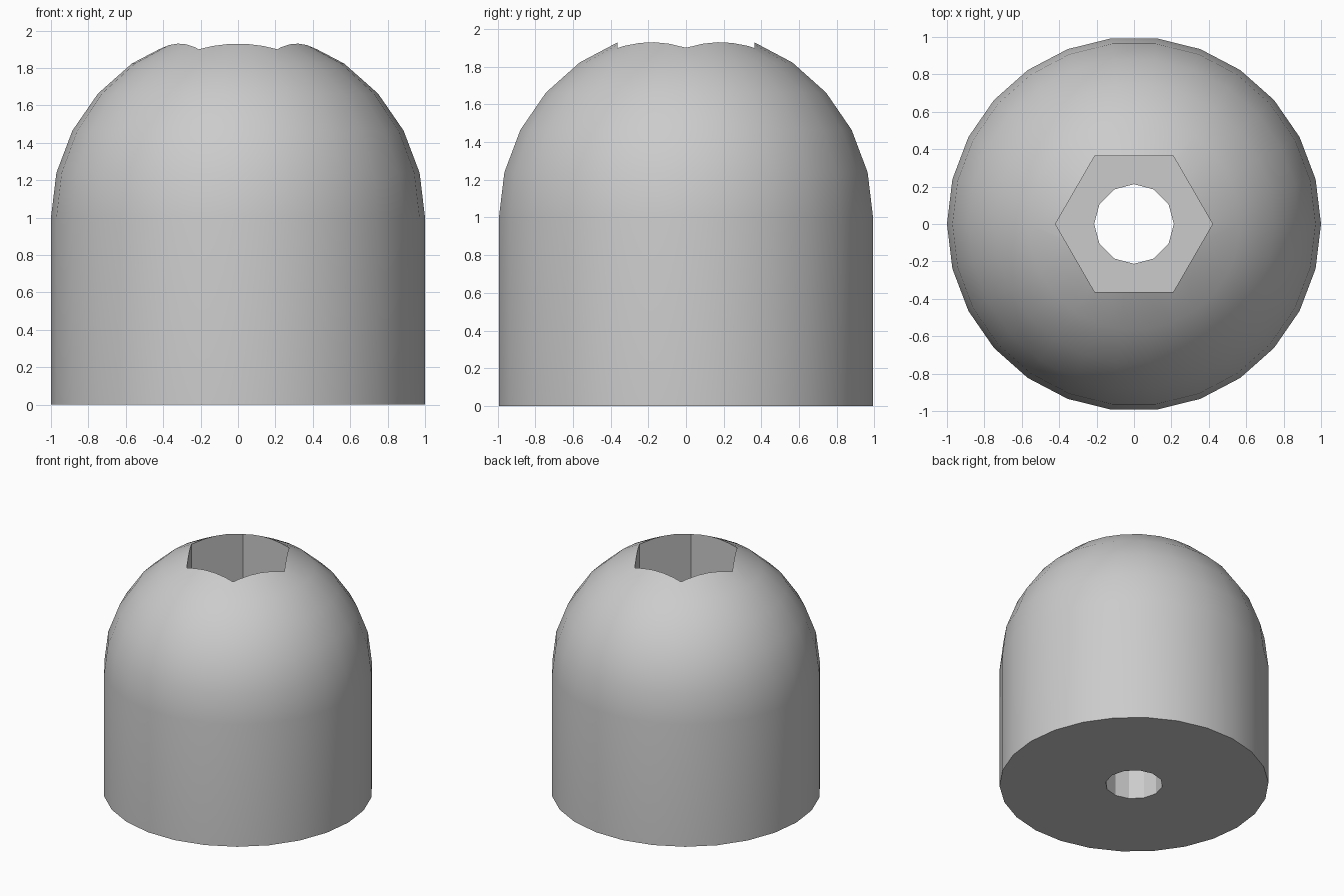
import bpy
import bmesh
from math import cos, sin, pi, radians

if "Cube" in bpy.data.objects:
    bpy.data.objects.remove(bpy.data.objects["Cube"], do_unlink=True)

SIDES = 26          # facets around the body, also sets the dome's ring spacing
FLOOR = 1.0         # height of the socket floor


def revolve(name, profile, sides):
    """Closed solid from (radius, height) rings, with a corner on +x."""
    bm = bmesh.new()
    rings = []
    for r, z in profile:
        rings.append([bm.verts.new((r * cos(2 * pi * i / sides),
                                    r * sin(2 * pi * i / sides), z))
                      for i in range(sides)])
    for low, high in zip(rings, rings[1:]):
        for i in range(sides):
            j = (i + 1) % sides
            bm.faces.new((low[i], low[j], high[j], high[i]))
    bm.faces.new(rings[0][::-1])
    bm.faces.new(rings[-1])
    mesh = bpy.data.meshes.new(name)
    bm.to_mesh(mesh)
    bm.free()
    obj = bpy.data.objects.new(name, mesh)
    bpy.context.collection.objects.link(obj)
    return obj


grey = bpy.data.materials.new("plain grey")
grey.use_nodes = True
colour = (0.6, 0.6, 0.6, 1.0)
grey.diffuse_color = colour
grey.node_tree.nodes["Principled BSDF"].inputs["Base Color"].default_value = colour

# Domed body: straight wall, then a hemisphere
step = 2 * pi / SIDES
dome = [(cos(k * step), 1 + sin(k * step)) for k in range(SIDES // 4 + 1)]
body = revolve("domed_body", [(1, 0)] + dome, SIDES)
body.data.materials.append(grey)

# Hexagonal socket from the top and a round hole right through
cutters = [
    revolve("socket_cutter", [(0.42, FLOOR), (0.42, 2.3)], 6),
    revolve("hole_cutter", [(0.213, -0.3), (0.213, FLOOR + 0.3)], 12),
]
bpy.context.view_layer.objects.active = body
for cutter in cutters:
    cutter.hide_render = True
    cutter.data.materials.append(grey)
    mod = body.modifiers.new(cutter.name, 'BOOLEAN')
    mod.operation = 'DIFFERENCE'
    mod.solver = 'EXACT'
    mod.object = cutter
    bpy.ops.object.modifier_apply(modifier=mod.name)
for cutter in cutters:
    bpy.data.objects.remove(cutter, do_unlink=True)

# Smooth outside, crisp socket and hole
bpy.ops.object.select_all(action='DESELECT')
body.select_set(True)
bpy.ops.object.shade_smooth_by_angle(angle=radians(25))
